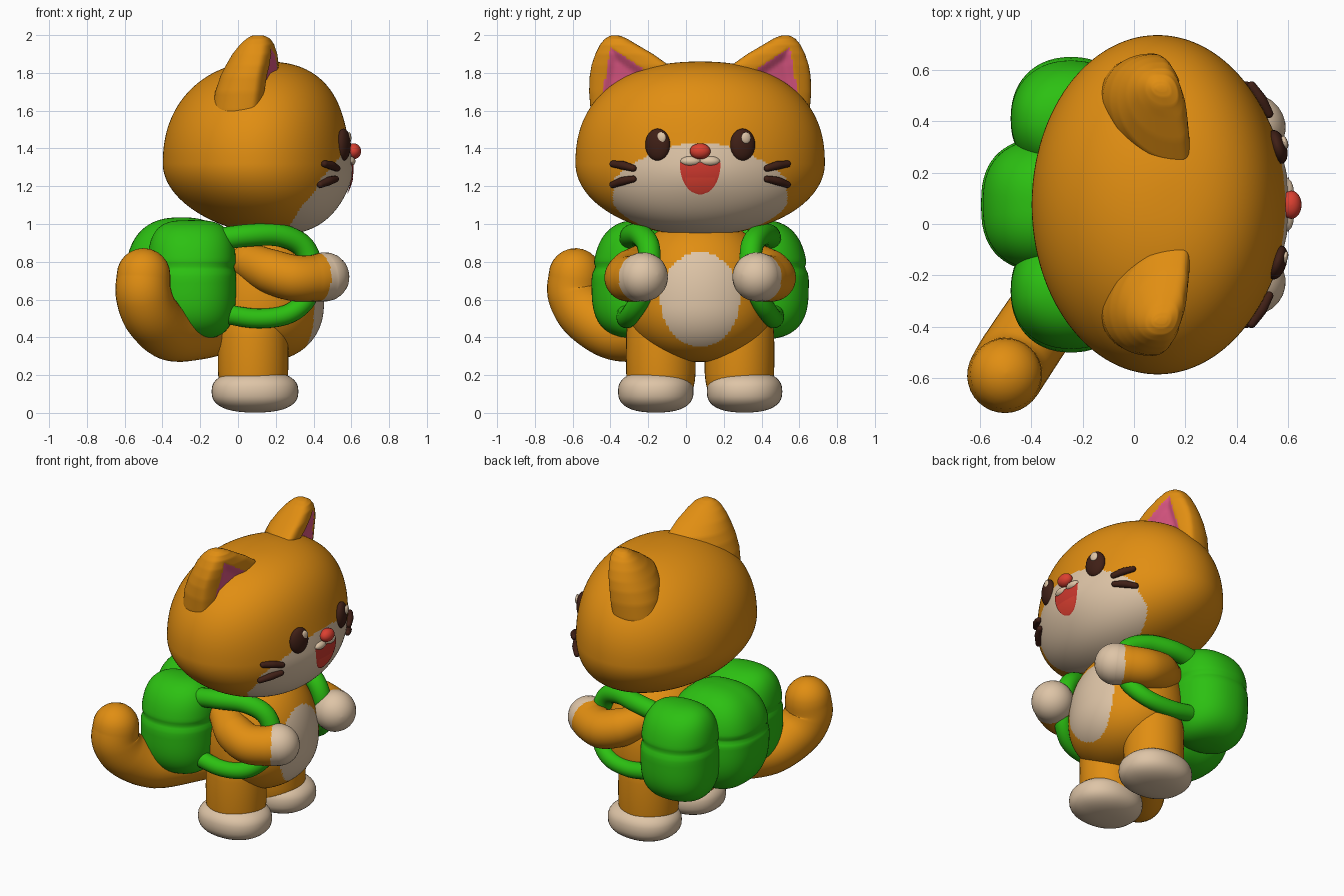
import bpy, bmesh, math
from mathutils import Vector

if "Cube" in bpy.data.objects:
    bpy.data.objects.remove(bpy.data.objects["Cube"])

Y0 = 0.075  # symmetry plane of the body
COLOURS = {
    "orange fur": (0.75, 0.27, 0.006), "cream fur": (0.73, 0.555, 0.385),
    "bag green": (0.025, 0.53, 0.006), "ear pink": (0.72, 0.095, 0.23),
    "nose red": (0.71, 0.05, 0.03), "mouth red": (0.62, 0.04, 0.027),
    "dark brown": (0.05, 0.014, 0.008)}
MATS = {}
for key, rgb in COLOURS.items():
    MATS[key] = bpy.data.materials.new(key)
    MATS[key].diffuse_color = (*rgb, 1)


def spow(v, p):
    return math.copysign(abs(v) ** p, v)


def loft(name, rings, mats, rule=None):
    """Closed smooth surface through equal rings; rule(face centre) picks the colour."""
    bm = bmesh.new()
    rows = [[bm.verts.new(p) for p in ring] for ring in rings]
    n = len(rows[0])
    for a, b in zip(rows, rows[1:]):
        for i in range(n):
            bm.faces.new((a[i], a[(i + 1) % n], b[(i + 1) % n], b[i]))
    bm.faces.new(rows[0])
    bm.faces.new(rows[-1])
    bmesh.ops.recalc_face_normals(bm, faces=bm.faces)
    for f in bm.faces:
        f.smooth = True
        if rule and rule(f.calc_center_median()):
            f.material_index = 1
    me = bpy.data.meshes.new(name)
    bm.to_mesh(me)
    bm.free()
    for m in mats:
        me.materials.append(MATS[m])
    ob = bpy.data.objects.new(name, me)
    bpy.context.collection.objects.link(ob)
    return ob


def blob(name, c, r, mats, e=2, ez=2, ey=None, seg=40, yaw=0, groove=None, taper=0,
         rule=None, rz_up=None):
    """Superellipsoid: e squares the plan, ez and ey the sides; groove pinches it at a height."""
    rings, n = [], seg if groove else seg // 2
    for j in range(n + 1):
        phi = math.pi * (min(max(j, 0.02), n - 0.02) / n - 0.5)
        if groove:  # even spacing in height keeps the groove crisp
            phi = math.asin(spow(math.sin(phi), ez / 2))
        wx, wy = (max(math.cos(phi), 1e-4) ** (2 / k) for k in (ez, ey or ez))
        h = spow(math.sin(phi), 2 / ez)
        wy *= 1 - taper * max(h, 0)
        z = c[2] + h * (rz_up if rz_up and h > 0 else r[2])
        pinch = 1 - 0.05 * math.exp(-((z - groove) / 0.018) ** 2) if groove else 1
        ring = []
        for i in range(seg):
            t = math.tau * i / seg
            x = r[0] * wx * pinch * spow(math.cos(t), 2 / e)
            y = r[1] * wy * pinch * spow(math.sin(t), 2 / e)
            ring.append((c[0] + x * math.cos(yaw) - y * math.sin(yaw),
                         c[1] + x * math.sin(yaw) + y * math.cos(yaw), z))
        rings.append(ring)
    return loft(name, rings, mats, rule)


def tube(name, pts, radii, mats, seg=20, steps=8, rule=None):
    """Round-ended tube along a smooth path."""
    P = [Vector(p) for p in pts]
    P = [2 * P[0] - P[1]] + P + [2 * P[-1] - P[-2]]
    path = []
    for k in range(1, len(P) - 2):
        for s in range(steps + (k == len(P) - 3)):
            t = s / steps
            a, b, c, d = P[k - 1:k + 3]
            q = 0.5 * (2 * b + (c - a) * t + (2 * a - 5 * b + 4 * c - d) * t * t
                       + (3 * b - a - 3 * c + d) * t ** 3)
            path.append((q, radii[k - 1] * (1 - t) + radii[k] * t))
    d0 = (path[0][0] - path[1][0]).normalized()
    d1 = (path[-1][0] - path[-2][0]).normalized()
    caps = [math.radians(a) for a in (15, 30, 45, 60, 75, 88)]
    (q0, r0), (q1, r1) = path[0], path[-1]
    path = ([(q0 + d0 * r0 * math.sin(a), r0 * math.cos(a)) for a in reversed(caps)] + path
            + [(q1 + d1 * r1 * math.sin(a), r1 * math.cos(a)) for a in caps])
    rings, u = [], None
    for i, (q, r) in enumerate(path):
        t = (path[min(i + 1, len(path) - 1)][0] - path[max(i - 1, 0)][0]).normalized()
        u = (u or t.orthogonal())
        u = (u - t * u.dot(t)).normalized()
        v = t.cross(u)
        rings.append([q + r * (u * math.cos(g) + v * math.sin(g))
                      for g in (math.tau * k / seg for k in range(seg))])
    return loft(name, rings, mats, rule)


# Head: egg wider than deep, soft muzzle bulge, cream lower face
def head_level(c):
    n = 2.3 if c > 0 else 2
    return (max(0, 1 - abs(c) ** n)) ** (1 / n), 0.092 + (0.05 if c > 0 else 0.11) * c * c


def bulge(y, z):
    return 0.025 * math.exp(-(y / 0.3) ** 2 - ((z - 1.27) / 0.16) ** 2)


def head_x(y, z):
    c = (z - 1.32) / (0.54 if z > 1.32 else 0.38)
    w, cx = head_level(c)
    return cx + 0.49 * math.sqrt(max(0, w * w - (y / 0.66) ** 2)) + bulge(y, z)


rings = []
for j in range(161):
    c = math.sin(math.pi * (min(max(j, 0.05), 159.95) / 160 - 0.5))
    w, cx = head_level(c)
    z = 1.32 + c * (0.54 if c > 0 else 0.38)
    ring = []
    for t in (math.tau * i / 240 for i in range(240)):
        y = 0.66 * w * math.sin(t)
        ring.append((cx + 0.49 * w * math.cos(t) + bulge(y, z) * max(0, math.cos(t)) ** 0.5,
                     Y0 + y, z))
    rings.append(ring)
loft("head", rings, ["orange fur", "cream fur"],
     lambda p: p.x > 0.28 + 0.6 * (p.z - 1) and abs(p.y - Y0) < 0.46
     and p.z < 1.43 - 0.9 * (p.y - Y0) ** 2)


# Mouth and tongue: thin plates hugging the face
def face_plate(name, top, bottom, half, lift, mat):
    bm = bmesh.new()
    rows = []
    for j in range(13):
        f = j / 12
        z = top + (bottom - top) * f
        h = half * math.sqrt(max(0.002, 1 - f ** 2.1))
        rows.append([bm.verts.new((head_x(y, z) + lift, Y0 + y, z))
                     for y in (h * (k / 8 - 1) for k in range(17))])
    for a, b in zip(rows, rows[1:]):
        for k in range(16):
            bm.faces.new((a[k], b[k], b[k + 1], a[k + 1])).smooth = True
    me = bpy.data.meshes.new(name)
    bm.to_mesh(me)
    bm.free()
    me.materials.append(MATS[mat])
    bpy.context.collection.objects.link(bpy.data.objects.new(name, me))


face_plate("mouth", 1.325, 1.155, 0.108, 0.006, "mouth red")
face_plate("tongue", 1.245, 1.162, 0.08, 0.009, "nose red")
blob("nose", (0.612, Y0, 1.385), (0.04, 0.055, 0.042), ["nose red"], seg=24)

# Body with belly patch
blob("body", (0.12, Y0, 0.58), (0.335, 0.385, 0.31), ["orange fur", "cream fur"], ez=2.2,
     seg=170, rz_up=0.45,
     rule=lambda p: p.x > 0.2 and ((p.y - Y0) / 0.21) ** 2 + ((p.z - 0.6) / 0.25) ** 2 < 1)

# Tail
tube("tail", [(-0.05, 0.03, 0.45), (-0.22, -0.17, 0.42), (-0.36, -0.37, 0.425),
              (-0.46, -0.52, 0.52), (-0.50, -0.585, 0.63), (-0.50, -0.585, 0.73)],
     [0.13, 0.14, 0.148, 0.15, 0.148, 0.142], ["orange fur"], seg=32)

# Backpack centre
blob("backpack_middle", (-0.30, Y0, 0.70), (0.295, 0.265, 0.335), ["bag green"],
     e=2.6, ez=2.5, seg=64, groove=0.77)

# Ear levels: height, inner, outer, back, front
EAR = [(1.5, 0.18, 0.56, -0.14, 0.14), (1.6, 0.18, 0.58, -0.14, 0.155),
       (1.7, 0.17, 0.588, -0.125, 0.17), (1.78, 0.15, 0.585, -0.10, 0.18),
       (1.84, 0.165, 0.575, -0.07, 0.19), (1.9, 0.25, 0.555, -0.03, 0.195),
       (1.95, 0.335, 0.53, 0.015, 0.19), (1.98, 0.385, 0.505, 0.05, 0.175),
       (1.995, 0.42, 0.48, 0.075, 0.15), (2.0, 0.445, 0.46, 0.095, 0.13)]
OPENING = [(0.53, 1.63), (0.475, 1.94), (0.25, 1.785)]


def in_ear(y, z):
    """Depth inside the triangular ear opening, negative outside."""
    return min(((by - ay) * (z - az) - (bz - az) * (y - ay)) / math.hypot(by - ay, bz - az)
               for (ay, az), (by, bz) in zip(OPENING, OPENING[1:] + OPENING[:1]))


for s, side in ((-1, "right"), (1, "left")):
    def at(x, y, z):
        return (x, Y0 + s * y, z)

    # Ear turned slightly outward, with dented pink front
    rings = []
    for a, b in zip(EAR, EAR[1:]):
        for k in range(6):
            z, yi, yo, xb, xf = (p + (q - p) * k / 6 for p, q in zip(a, b))
            ring, xm = [], xf - min(0.07, (xf - xb) / 2)
            for i in range(80):
                t = math.tau * i / 80
                y = (yi + yo) / 2 + (yo - yi) / 2 * math.cos(t)
                sn = math.sin(t)
                x = xm + (xf - xm) * sn ** 0.6 if sn > 0 else xm + (xm - xb) * sn
                if sn > 0:
                    x -= min(0.025, 0.6 * max(0, in_ear(y, z)))
                ring.append(at(x - 0.2 * (y - 0.42), y, z))
            rings.append(ring)
    loft(side + "_ear", rings, ["orange fur", "ear pink"],
         lambda p: p.x + 0.2 * abs(p.y - Y0) > 0.18 and in_ear(abs(p.y - Y0), p.z) > 0.002)

    # Eye, highlight, muzzle pad, whiskers
    ex = head_x(0.225, 1.42)
    blob(side + "_eye", at(ex + 0.003, 0.225, 1.42), (0.035, 0.068, 0.085), ["dark brown"],
         seg=28, yaw=s * 0.3)
    blob(side + "_eye_highlight", (ex + 0.031, Y0 + s * 0.225 + 0.018, 1.456),
         (0.012, 0.027, 0.031), ["cream fur"], seg=16, yaw=s * 0.3)
    blob(side + "_muzzle_pad", at(0.588, 0.05, 1.332), (0.034, 0.056, 0.028), ["cream fur"], seg=24)
    for k, (z0, z1) in enumerate(((1.295, 1.318), (1.238, 1.208))):
        tube(f"{side}_whisker_{k}", [at(head_x(y, z) + 0.014, y, z) for y, z in
             ((0.355, z0), (0.41, (z0 + z1) / 2 + 0.004), (0.462, z1))],
             [0.018, 0.023, 0.018], ["dark brown"], seg=12, steps=4)

    # Leg and foot
    blob(side + "_leg", at(0.08, 0.208, 0.31), (0.187, 0.185, 0.25), ["orange fur"], ez=4)
    blob(side + "_foot", at(0.09, 0.235, 0.113), (0.23, 0.2, 0.111), ["cream fur"], e=2.2, ez=2.5)

    # Arm ending in a cream paw, colour line tilted inward
    tube(side + "_arm", [at(0.06, 0.29, 0.80), at(0.17, 0.36, 0.75), at(0.29, 0.385, 0.715),
                         at(0.39, 0.35, 0.712), at(0.46, 0.300, 0.72)],
         [0.10, 0.118, 0.122, 0.122, 0.130], ["orange fur", "cream fur"], seg=40, steps=12,
         rule=lambda p: p.x - 0.6 * (abs(p.y - Y0) - 0.3) > 0.415)

    # Backpack side pocket and shoulder strap
    blob(side + "_backpack_pocket", at(-0.245, 0.335, 0.705), (0.235, 0.24, 0.315), ["bag green"],
         e=2.2, ez=3.4, ey=2.3, seg=56, groove=0.77, taper=0.15)
    tube(side + "_strap", [at(-0.1, 0.37, 0.92), at(0.06, 0.36, 0.94), at(0.22, 0.315, 0.94),
                           at(0.34, 0.275, 0.885), at(0.39, 0.27, 0.77), at(0.37, 0.31, 0.62),
                           at(0.27, 0.365, 0.525), at(0.1, 0.39, 0.50), at(-0.1, 0.39, 0.53)],
         [0.06, 0.06, 0.06, 0.06, 0.058, 0.054, 0.052, 0.052, 0.052], ["bag green"])

for m in bpy.data.materials:
    if m.users and not m.is_grease_pencil:
        m.use_nodes = True
        m.node_tree.nodes["Principled BSDF"].inputs["Base Color"].default_value = m.diffuse_color
